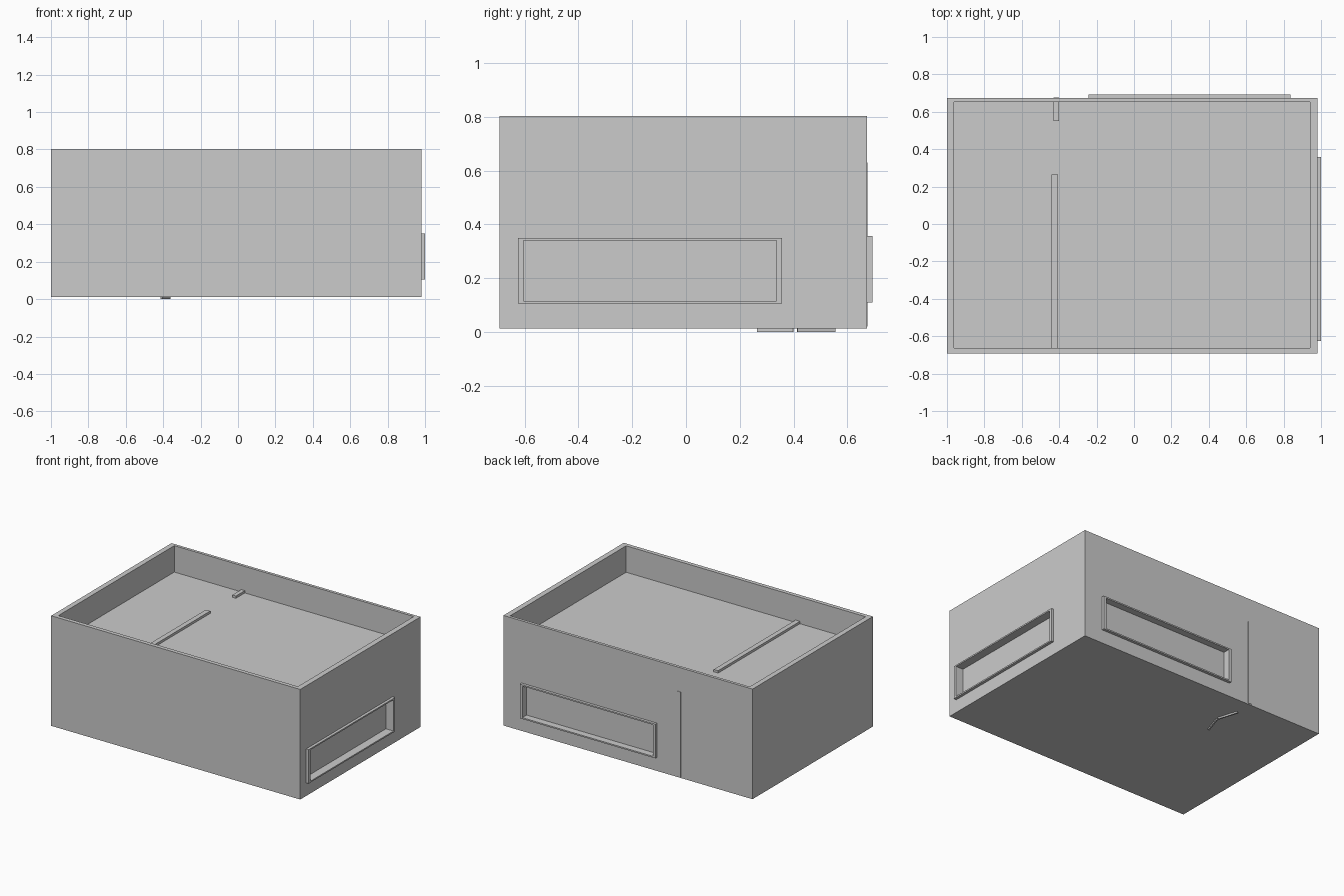
import bpy, math
from mathutils import Vector

if "Cube" in bpy.data.objects:
    bpy.data.objects.remove(bpy.data.objects["Cube"])


def box(name, lo, hi):
    """Axis-aligned box between two corners."""
    lo, hi = Vector(lo), Vector(hi)
    bpy.ops.mesh.primitive_cube_add(size=1, location=(lo + hi) / 2)
    ob = bpy.context.object
    ob.name = name
    ob.scale = hi - lo
    bpy.ops.object.transform_apply(location=False, rotation=False, scale=True)
    return ob


def cut(target, cutter):
    """Subtract the cutter and bake the result."""
    mod = target.modifiers.new("cut", "BOOLEAN")
    mod.operation = "DIFFERENCE"
    mod.solver = "EXACT"
    mod.object = cutter
    bpy.ops.object.select_all(action="DESELECT")
    bpy.context.view_layer.objects.active = target
    target.select_set(True)
    bpy.ops.object.modifier_apply(modifier=mod.name)


def remove(ob):
    bpy.data.objects.remove(ob, do_unlink=True)


glass = bpy.data.materials.new("glass")
glass.diffuse_color = (0.8, 0.8, 0.8, 1)
glass.use_nodes = True
glass.node_tree.nodes["Principled BSDF"].inputs["Base Color"].default_value = glass.diffuse_color

# Building shell: open tray above the ceiling, closed room below it
shell = box("building_shell", (-1, -0.693, 0.012), (0.98, 0.673, 0.803))
for lo_z, hi_z in ((0.613, 0.9), (0.03, 0.595)):
    cavity = box("cavity_cutter", (-0.963, -0.664, lo_z), (0.941, 0.652, hi_z))
    cut(shell, cavity)
    remove(cavity)


# Windows: frame ring, opening through the wall, recessed pane
def window(side, frame_lo, frame_hi, axis, pane_lo, pane_hi):
    frame = box(side + "_window_frame", frame_lo, frame_hi)
    lo, hi = Vector(frame_lo), Vector(frame_hi)
    across = 1 - axis
    border = Vector((0, 0, 0.01))
    border[across] = 0.02
    border[axis] = -0.03
    cutter = box("opening_cutter", lo + border, hi - border)
    cut(shell, cutter)
    cut(frame, cutter)
    remove(cutter)
    p_lo, p_hi = lo + border / 2, hi - border / 2
    p_lo[axis], p_hi[axis] = pane_lo, pane_hi
    box(side + "_window_pane", p_lo, p_hi).data.materials.append(glass)


window("right", (0.92, -0.625, 0.106), (1.0, 0.357, 0.35), 0, 0.93, 0.94)
window("back", (-0.242, 0.63, 0.11), (0.836, 0.693, 0.356), 1, 0.634, 0.644)

# Partition walls, rising slightly through the ceiling
box("partition_long", (-0.441, -0.68, 0.02), (-0.406, 0.265, 0.63))
box("partition_stub", (-0.43, 0.55, 0.02), (-0.402, 0.6755, 0.63))


# Folding door: two angled leaves reaching the ground
def leaf(name, a, b, height=0.5, thick=0.01):
    a, b = Vector(a), Vector(b)
    length = (b - a).length
    ob = box(name, (-length / 2, -thick / 2, -height / 2),
             (length / 2, thick / 2, height / 2))
    mid = (a + b) / 2
    ob.location = (mid.x, mid.y, height / 2)
    ob.rotation_euler.z = math.atan2(b.y - a.y, b.x - a.x)


leaf("door_leaf_front", (-0.41, 0.266), (-0.366, 0.399))
leaf("door_leaf_back", (-0.41, 0.555), (-0.366, 0.414))
